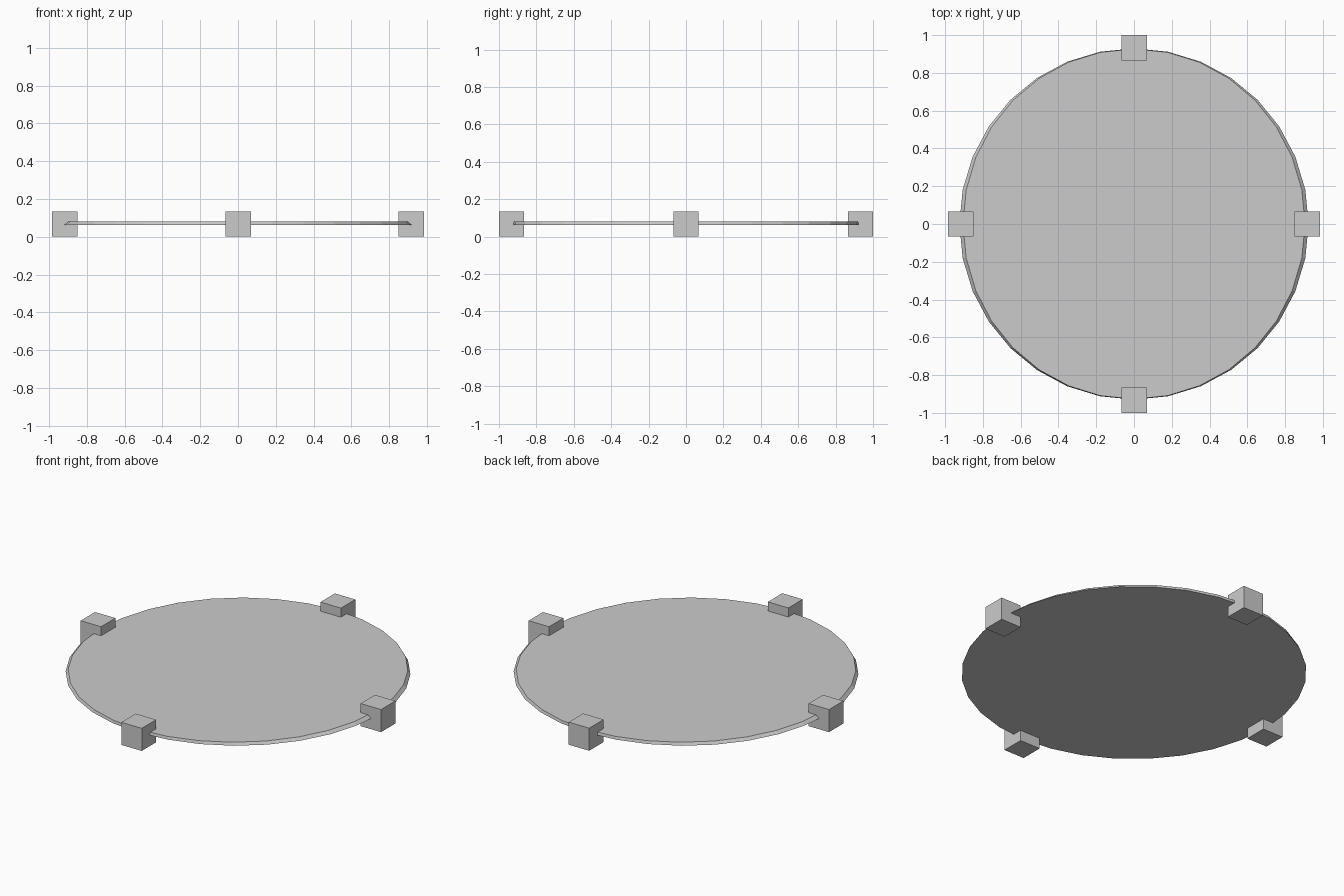
import bpy, bmesh, math

if "Cube" in bpy.data.objects:
    bpy.data.objects.remove(bpy.data.objects["Cube"])

def make_object(name, bm):
    bmesh.ops.recalc_face_normals(bm, faces=bm.faces[:])
    mesh = bpy.data.meshes.new(name)
    bm.to_mesh(mesh)
    bm.free()
    obj = bpy.data.objects.new(name, mesh)
    bpy.context.collection.objects.link(obj)
    return obj

# Thin 32-sided plate, its top slightly narrower in x
SIDES = 32
bm = bmesh.new()
rings = []
for z, rx, ry in ((0.063, 0.925, 0.930), (0.080, 0.906, 0.927)):
    rings.append([bm.verts.new((rx * math.cos(2 * math.pi * i / SIDES),
                                ry * math.sin(2 * math.pi * i / SIDES), z))
                  for i in range(SIDES)])
low, high = rings
bm.faces.new(low)
bm.faces.new(high)
for i in range(SIDES):
    j = (i + 1) % SIDES
    bm.faces.new((low[i], low[j], high[j], high[i]))
make_object("plate", bm)

# Four cube feet gripping the rim
SIZE = 0.134
feet = {"foot_left": (-0.918, 0.0), "foot_right": (0.918, 0.0),
        "foot_front": (0.002, -0.933), "foot_back": (0.002, 0.933)}
for name, (x, y) in feet.items():
    bm = bmesh.new()
    bmesh.ops.create_cube(bm, size=SIZE)
    make_object(name, bm).location = (x, y, SIZE / 2)
